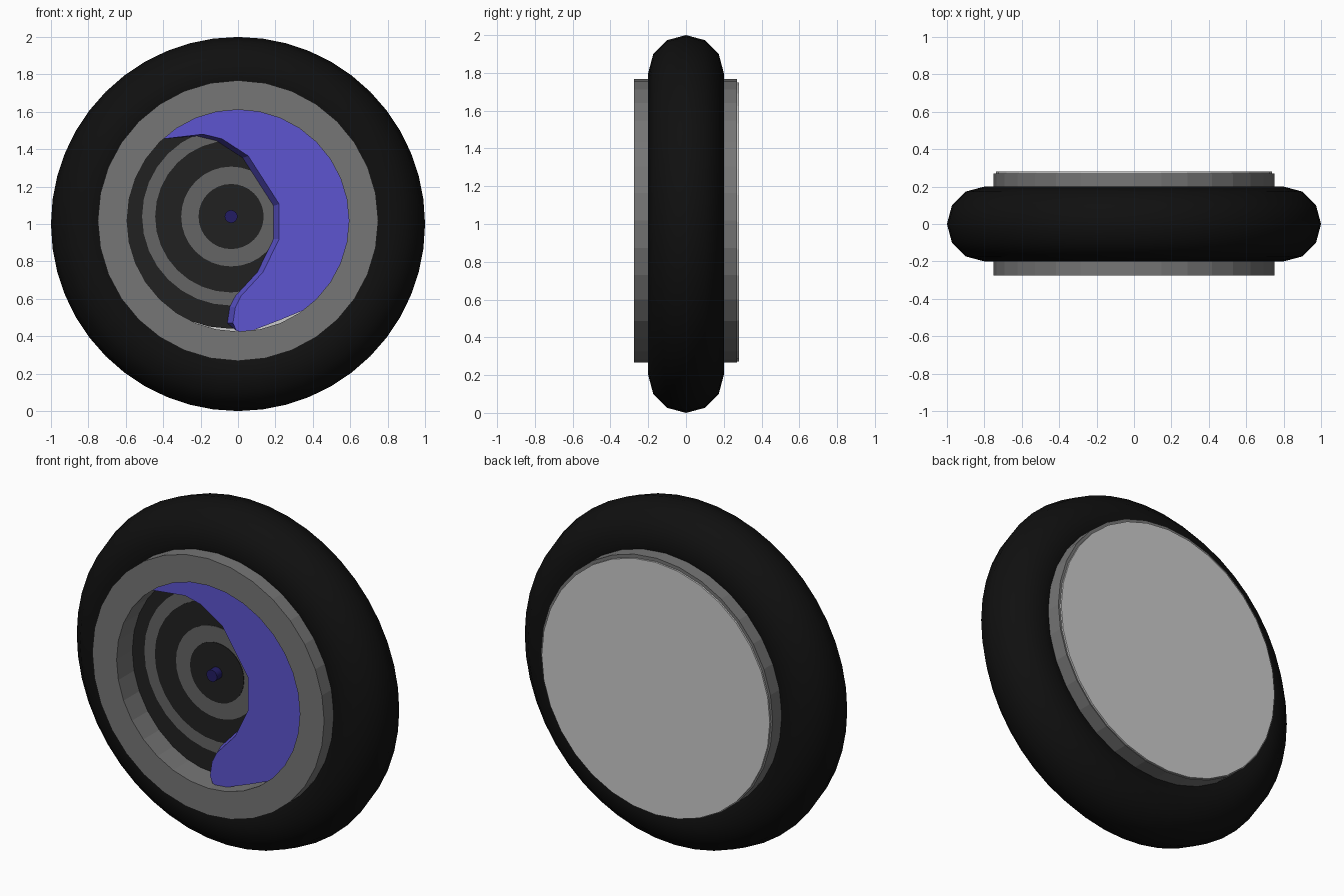
import bpy, bmesh
from math import cos, sin, pi, radians

if "Cube" in bpy.data.objects:
    bpy.data.objects.remove(bpy.data.objects["Cube"])


def material(name, r, g, b):
    m = bpy.data.materials.new(name)
    m.diffuse_color = (r, g, b, 1)
    m.use_nodes = True
    m.node_tree.nodes["Principled BSDF"].inputs["Base Color"].default_value = m.diffuse_color
    return m


RUBBER = material("rubber", 0.005, 0.005, 0.005)
METAL = material("dark_metal", 0.18, 0.18, 0.18)
BLACK = material("black_disc", 0.015, 0.015, 0.015)
GREY = material("grey_ring", 0.13, 0.13, 0.13)
BLUE = material("blue", 0.11, 0.09, 0.63)
NAVY = material("navy", 0.016, 0.012, 0.125)


def finish(name, bm, mat, smooth=False):
    bmesh.ops.recalc_face_normals(bm, faces=bm.faces)
    mesh = bpy.data.meshes.new(name)
    bm.to_mesh(mesh)
    bm.free()
    obj = bpy.data.objects.new(name, mesh)
    bpy.context.collection.objects.link(obj)
    if mat:
        mesh.materials.append(mat)
    for p in mesh.polygons:
        p.use_smooth = smooth
    return obj


def lathe(name, profile, cx, cz, segments, mat, smooth=False):
    """Revolve a closed (radius, y) profile around the axle."""
    bm = bmesh.new()
    rings = []
    for i in range(segments):
        a = 2 * pi * i / segments
        rings.append([bm.verts.new((cx + r * cos(a), y, cz + r * sin(a)))
                      for r, y in profile])
    n = len(profile)
    for i in range(segments):
        a, b = rings[i], rings[(i + 1) % segments]
        for j in range(n):
            k = (j + 1) % n
            bm.faces.new((a[j], a[k], b[k], b[j]))
    return finish(name, bm, mat, smooth)


def disc(name, radius, front, back, cx, cz, mat):
    """Solid round plate facing the front."""
    bm = bmesh.new()
    loops = [[bm.verts.new((cx + radius * cos(2 * pi * i / 32), y,
                            cz + radius * sin(2 * pi * i / 32)))
              for i in range(32)] for y in (front, back)]
    for loop in loops:
        bm.faces.new(loop)
    for i in range(32):
        j = (i + 1) % 32
        bm.faces.new((loops[0][i], loops[0][j], loops[1][j], loops[1][i]))
    return finish(name, bm, mat)


# Tyre: twelve-sided round section
tube = [(0.8 + 0.2 * cos(pi * i / 6), 0.2 * sin(pi * i / 6)) for i in range(12)]
lathe("tyre", tube, 0, 1.0, 48, RUBBER, True)

# Rim ring and back cover
lathe("rim", [(0.75, -0.275), (0.75, 0.27), (0.593, 0.27), (0.593, -0.275)],
      0, 1.018, 32, METAL)
disc("back_cover", 0.738, 0.255, 0.28, 0, 1.01, None)

# Brake disc: stacked plates, slightly off centre
plates = [("brake_plate", 0.6, BLACK), ("outer_ring", 0.476, GREY),
          ("middle_plate", 0.406, BLACK), ("inner_ring", 0.267, GREY),
          ("hub_plate", 0.174, BLACK)]
for i, (name, radius, mat) in enumerate(plates):
    disc(name, radius, -0.13 - 0.003 * i, -0.10, -0.037, 1.04, mat)
disc("axle_pin", 0.034, -0.19, -0.10, -0.037, 1.04, NAVY)

# Blue caliper: crescent with slanted inner side
outline = [(-0.40, 1.455), (-0.187, 1.48), (-0.085, 1.455), (0.055, 1.364),
           (0.22, 1.107), (0.22, 0.92), (0.134, 0.743), (0.016, 0.615),
           (-0.014, 0.556), (-0.027, 0.47), (-0.01, 0.43), (0.043, 0.417),
           (0.225, 0.487), (0.353, 0.54), (0.44, 0.61)]
outline += [(0.61 * cos(radians(a)), 1.018 + 0.61 * sin(radians(a)))
            for a in range(-36, 133, 12)]
bm = bmesh.new()
front = [bm.verts.new((x, -0.22, z)) for x, z in outline]
back = [bm.verts.new((x - (0.03 if 0 < i < 10 else 0), -0.138, z - (0.01 if 0 < i < 5 else 0)))
        for i, (x, z) in enumerate(outline)]
bm.faces.new(front)
bm.faces.new(back)
for i in range(len(front)):
    j = (i + 1) % len(front)
    bm.faces.new((front[i], front[j], back[j], back[i]))
finish("caliper", bm, BLUE)
